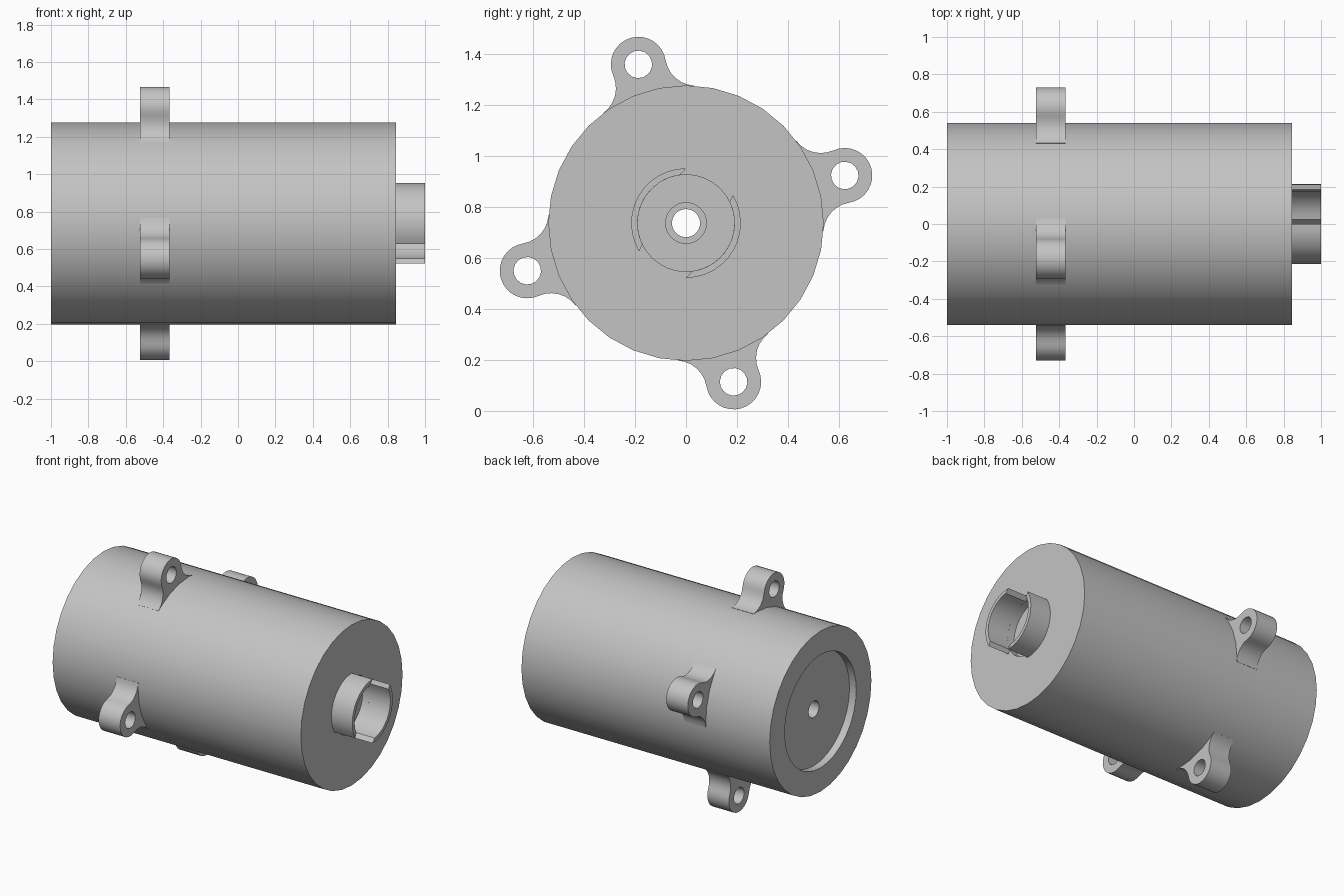
import bpy, bmesh
from math import sin, cos, atan2, radians, pi, sqrt
from mathutils import Matrix

cube = bpy.data.objects.get("Cube")
if cube:
    bpy.data.objects.remove(cube, do_unlink=True)

AXIS_Z = 0.737      # height of the housing axis
BODY_R = 0.54

grey = bpy.data.materials.new("plain grey")
grey.use_nodes = True
colour = (0.55, 0.55, 0.55, 1)
grey.diffuse_color = colour
grey.node_tree.nodes["Principled BSDF"].inputs["Base Color"].default_value = colour


def finish(bm, name):
    """Turn a bmesh into a grey object with sharp edges kept."""
    bmesh.ops.remove_doubles(bm, verts=bm.verts, dist=1e-5)
    bmesh.ops.recalc_face_normals(bm, faces=bm.faces)
    mesh = bpy.data.meshes.new(name)
    bm.to_mesh(mesh)
    bm.free()
    mesh.materials.append(grey)
    ob = bpy.data.objects.new(name, mesh)
    ob.location.z = AXIS_Z
    bpy.context.collection.objects.link(ob)
    bpy.ops.object.select_all(action='DESELECT')
    ob.select_set(True)
    bpy.context.view_layer.objects.active = ob
    bpy.ops.object.shade_smooth_by_angle(angle=radians(32))
    return ob


def lathe(name, profile, steps):
    """Revolve a closed (x, radius) profile around the x axis."""
    bm = bmesh.new()
    verts = [bm.verts.new((x, 0, r)) for x, r in profile]
    edges = [bm.edges.new((v, verts[i - 1])) for i, v in enumerate(verts)]
    bmesh.ops.spin(bm, geom=verts + edges, cent=(0, 0, 0), axis=(1, 0, 0),
                   angle=2 * pi, steps=steps, use_merge=True)
    return finish(bm, name)


def prism(name, loops, x0, x1, turn=0):
    """Extrude (y, z) loops along x; loops after the first are holes."""
    bm = bmesh.new()
    edges = []
    for loop in loops:
        verts = [bm.verts.new((x0, y, z)) for y, z in loop]
        edges += [bm.edges.new((v, verts[i - 1])) for i, v in enumerate(verts)]
    bmesh.ops.triangle_fill(bm, use_beauty=True, edges=edges)
    ext = bmesh.ops.extrude_face_region(bm, geom=bm.faces[:])
    top = [v for v in ext["geom"] if isinstance(v, bmesh.types.BMVert)]
    bmesh.ops.translate(bm, verts=top, vec=(x1 - x0, 0, 0))
    bmesh.ops.rotate(bm, verts=bm.verts, matrix=Matrix.Rotation(turn, 3, 'X'))
    return finish(bm, name)


def arc(cy, cz, r, a0, a1, n):
    return [(cy + r * cos(a0 + (a1 - a0) * i / n),
             cz + r * sin(a0 + (a1 - a0) * i / n)) for i in range(n + 1)]


# Housing: recessed rear cap, socket in the drive end, stepped shaft bore
lathe("housing", [(-0.95, 0.055), (-0.95, 0.38), (-1, 0.38), (-1, BODY_R),
                  (0.845, BODY_R), (0.845, 0.19), (0.795, 0.19),
                  (0.795, 0.08), (0.745, 0.08), (0.745, 0.055)], 32)

# Mounting lug outline: round eye blended into the housing by two fillets
EYE, EYE_R, FILLET = 0.65, 0.108, 0.12
fy = ((BODY_R + FILLET) ** 2 - (EYE_R + FILLET) ** 2 + EYE ** 2) / (2 * EYE)
fz = sqrt((BODY_R + FILLET) ** 2 - fy ** 2)
to_body = atan2(-fz, -fy) + 2 * pi
to_eye = atan2(-fz, EYE - fy) + 2 * pi
eye_end = atan2(fz, fy - EYE)
upper = arc(fy, fz, FILLET, to_eye, to_body, 6)
lower = [(y, -z) for y, z in reversed(upper)]
eye = arc(EYE, 0, EYE_R, -eye_end, eye_end, 16)
outline = eye + upper[1:] + [(0.45, 0.15), (0.45, -0.15)] + lower[:-1]
hole = arc(EYE, 0, 0.054, 0, 2 * pi, 16)[:-1]

for i, place in enumerate(("left", "top", "right", "bottom")):
    prism("mounting_lug_" + place, [outline, hole], -0.525, -0.365,
          radians(16.7 + 90 * i))

# Coupling: two curved jaws with slanted ends around the socket
jaw = (arc(0, 0, 0.215, radians(90), radians(211), 12)
       + arc(0, 0, 0.19, radians(206), radians(97), 12))
for i, place in enumerate(("upper", "lower")):
    prism("coupling_jaw_" + place, [jaw], 0.84, 1.0, pi * i)
